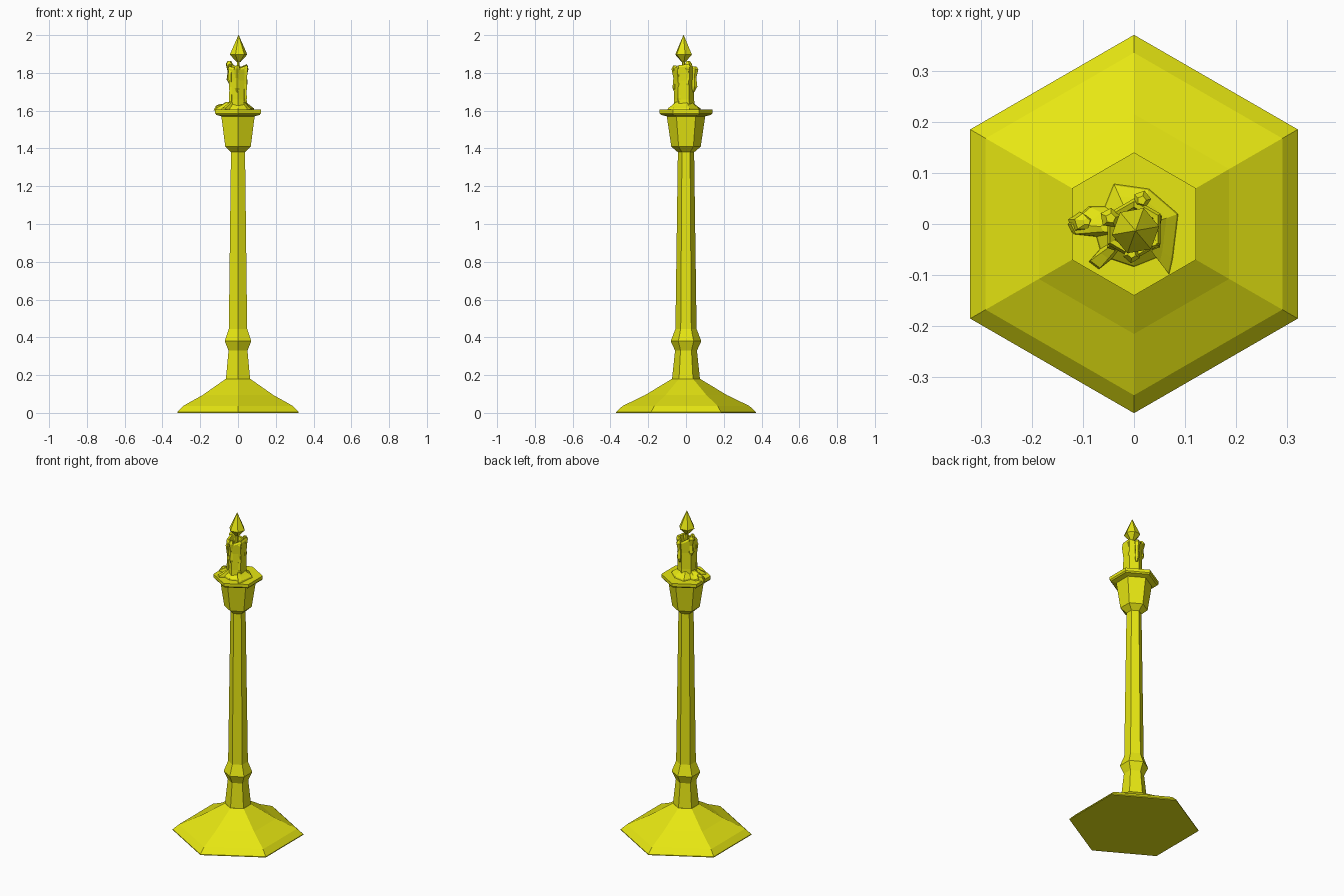
import bpy, bmesh, math

if "Cube" in bpy.data.objects:
    bpy.data.objects.remove(bpy.data.objects["Cube"])

mat = bpy.data.materials.new("golden_yellow")
mat.diffuse_color = (0.8, 0.8, 0.006, 1)
mat.use_nodes = True
mat.node_tree.nodes["Principled BSDF"].inputs["Base Color"].default_value = mat.diffuse_color


def loft(name, rings):
    """Skin a stack of equal-length point rings and cap both ends."""
    bm = bmesh.new()
    vs = [[bm.verts.new(p) for p in r] for r in rings]
    n = len(rings[0])
    for a, b in zip(vs, vs[1:]):
        for i in range(n):
            j = (i + 1) % n
            bm.faces.new((a[i], a[j], b[j], b[i]))
    bm.faces.new(vs[0][::-1])
    bm.faces.new(vs[-1])
    bmesh.ops.recalc_face_normals(bm, faces=bm.faces)
    me = bpy.data.meshes.new(name)
    bm.to_mesh(me)
    bm.free()
    ob = bpy.data.objects.new(name, me)
    me.materials.append(mat)
    bpy.context.collection.objects.link(ob)
    return ob


def ring(r, z, cx=0.0, cy=0.0, n=6, lift=None, turn=90):
    pts = []
    for k in range(n):
        a = math.radians(turn + 360 * k / n)
        pts.append((cx + r * math.cos(a), cy + r * math.sin(a),
                    z + (lift[k] if lift else 0)))
    return pts


def turned(name, profile, **kw):
    return loft(name, [ring(r, z, **kw) for r, z in profile])


# Hexagonal stand: foot, collared column, cup and drip tray
turned("foot", [(.37, 0), (.37, .005), (.335, .037), (.215, .095), (.075, .18)])
turned("column", [(.074, .179), (.058, .33), (.081, .38), (.056, .445), (.043, 1.385)])
turned("cup", [(.043, 1.38), (.078, 1.41), (.102, 1.572)])
turned("drip_tray", [(.102, 1.57), (.133, 1.578), (.14, 1.586), (.14, 1.605)])

# Candle with an uneven, hollowed rim
cy = -.01
lift = [-.01, .02, .0, -.015, .005, .01]
loft("candle", [
    ring(.058, 1.60, 0, cy), ring(.053, 1.66, 0, cy), ring(.054, 1.76, 0, cy),
    ring(.060, 1.825, 0, cy, lift=lift), ring(.054, 1.836, 0, cy, lift=lift),
    ring(.043, 1.832, 0, cy, lift=lift), ring(.034, 1.79, 0, cy)])

# Spilled wax pooled on the tray
pool = [(-.13, 0), (-.12, -.02), (-.075, -.025), (-.068, -.05), (-.09, -.075),
        (-.07, -.09), (-.045, -.07), (0, -.085), (.05, -.065), (.07, -.10),
        (.077, -.07), (.088, .02), (.03, .07), (-.04, .08), (-.058, .035), (-.09, .035)]


def pool_ring(f, z):
    return [(x * f, cy + (y - cy) * f, z) for x, y in pool]


loft("wax_pool", [pool_ring(1, 1.60), pool_ring(.95, 1.613),
                  pool_ring(.72, 1.628), pool_ring(.5, 1.645)])
loft("wax_lobe", [ring(.022, 1.60, -.108, .002, 5), ring(.017, 1.627, -.10, .004, 5),
                  ring(.007, 1.634, -.092, .005, 5)])

# Wax runs down the candle sides: angle, radius, top, bottom, width
for i, (deg, r, top, bot, w) in enumerate([
        (155, .052, 1.862, 1.74, .020), (75, .060, 1.835, 1.70, .018),
        (265, .050, 1.84, 1.69, .017), (325, .048, 1.84, 1.62, .014),
        (215, .050, 1.82, 1.61, .014), (25, .046, 1.835, 1.72, .015)]):
    a = math.radians(deg)
    x, y = r * math.cos(a), cy + r * math.sin(a)
    h = top - bot
    rings = [ring(w * s, bot + h * t, x * m, cy + (y - cy) * m, 5, turn=deg)
             for s, t, m in [(.35, 0, .85), (.85, .2, .95), (.65, .55, .92),
                             (1, .88, 1), (.5, 1, .97)]]
    loft("wax_run_%d" % (i + 1), rings)

# Wick and faceted flame
turned("wick", [(.009, 1.78), (.008, 1.875)], cx=.002, cy=-.013)
turned("flame", [(.010, 1.857), (.047, 1.897), (.027, 1.942), (.001, 2.0)],
       cx=.003, cy=-.013, turn=70)
